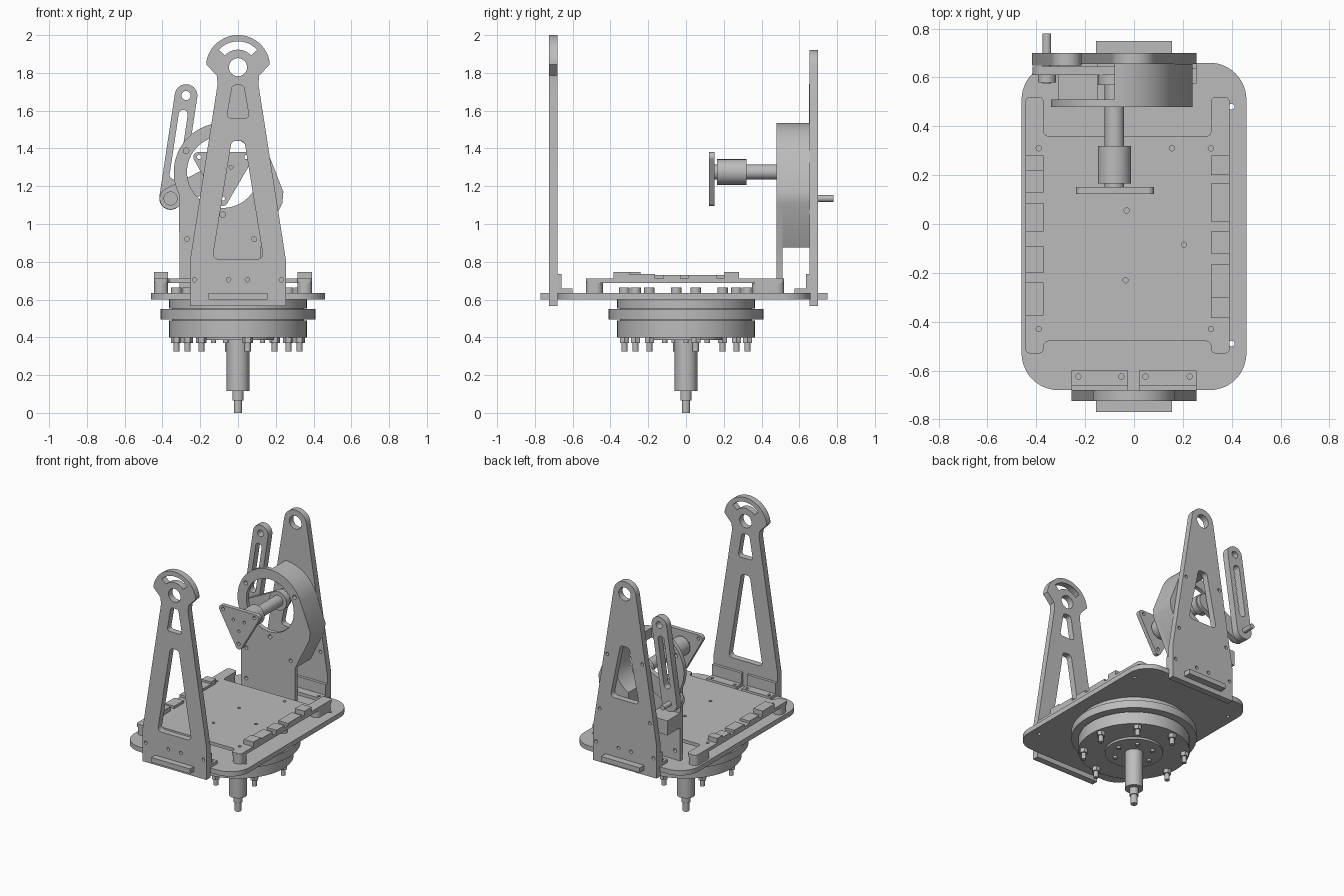
import bpy, bmesh, math
from math import sin, cos, pi, radians
from mathutils import Vector

if "Cube" in bpy.data.objects:
    bpy.data.objects.remove(bpy.data.objects["Cube"])

metal = bpy.data.materials.new("machined_grey")
metal.use_nodes = True
GREY = (0.5, 0.5, 0.5, 1)
metal.diffuse_color = GREY
metal.node_tree.nodes["Principled BSDF"].inputs["Base Color"].default_value = GREY


# ---- outline helpers ----
def arc(c, r, a0, a1, n=24):
    return [(c[0] + r * cos(radians(a0 + (a1 - a0) * i / n)),
             c[1] + r * sin(radians(a0 + (a1 - a0) * i / n))) for i in range(n + 1)]


def circle(x, y, r, n=32):
    return arc((x, y), r, 0, 360, n)[:-1]


def rect(x0, x1, y0, y1):
    return [(x0, y0), (x1, y0), (x1, y1), (x0, y1)]


def capsule(p, q, r):
    a = math.degrees(math.atan2(q[1] - p[1], q[0] - p[0]))
    return arc(q, r, a - 90, a + 90, 16) + arc(p, r, a + 90, a + 270, 16)


def rounded(pts, r, n=8):
    out = []
    for i, p in enumerate(pts):
        p = Vector(p)
        a = (Vector(pts[i - 1]) - p).normalized()
        b = (Vector(pts[(i + 1) % len(pts)]) - p).normalized()
        half = a.angle(b) / 2
        centre = p + (a + b).normalized() * r / sin(half)
        s = p + a * r / math.tan(half) - centre
        e = p + b * r / math.tan(half) - centre
        for k in range(n + 1):
            out.append(tuple(centre + s.lerp(e, k / n).normalized() * r))
    return out


def sym(half):
    """Close a right-hand outline with its mirror image."""
    return half + [(-x, y) for x, y in reversed(half)]


# ---- solid helpers ----
def finish(ob, name):
    ob.name = name
    ob.data.name = name
    bm = bmesh.new()
    bm.from_mesh(ob.data)
    bmesh.ops.remove_doubles(bm, verts=bm.verts, dist=0.0002)
    bmesh.ops.recalc_face_normals(bm, faces=bm.faces)
    bm.to_mesh(ob.data)
    bm.free()
    ob.data.materials.clear()
    ob.data.materials.append(metal)
    bpy.ops.object.select_all(action='DESELECT')
    ob.select_set(True)
    bpy.context.view_layer.objects.active = ob
    bpy.ops.object.shade_smooth_by_angle(angle=radians(35))
    return ob


def plate(name, loops, lo, hi, upright=False):
    """Extrude an outline with holes: along z, or along y when upright."""
    cu = bpy.data.curves.new(name, 'CURVE')
    cu.dimensions = '2D'
    cu.fill_mode = 'BOTH'
    cu.extrude = (hi - lo) / 2
    for loop in loops:
        sp = cu.splines.new('POLY')
        sp.points.add(len(loop) - 1)
        for pt, (x, y) in zip(sp.points, loop):
            pt.co = (x, y, 0, 1)
        sp.use_cyclic_u = True
    ob = bpy.data.objects.new(name, cu)
    bpy.context.collection.objects.link(ob)
    mid = (lo + hi) / 2
    ob.location = (0, mid, 0) if upright else (0, 0, mid)
    ob.rotation_euler = (pi / 2 if upright else 0, 0, 0)
    bpy.ops.object.select_all(action='DESELECT')
    ob.select_set(True)
    bpy.context.view_layer.objects.active = ob
    bpy.ops.object.convert(target='MESH')
    return finish(bpy.context.view_layer.objects.active, name)


def box(name, x0, x1, y0, y1, z0, z1):
    return plate(name, [rect(x0, x1, y0, y1)], z0, z1)


def rod(name, x, y, r, lo, hi, upright=False, n=32):
    return plate(name, [circle(x, y, r, n)], lo, hi, upright)


# ---- base plate with through tabs ----
base_holes = [circle(x, y, 0.012, 12) for x in (-0.4, 0.4) for y in (-0.49, 0.48)]
plate("base_plate", [rounded(rect(-0.46, 0.46, -0.68, 0.66), 0.15, 16)] + base_holes, 0.6, 0.635)
box("front_tab", -0.155, 0.155, -0.77, -0.67, 0.6, 0.635)
box("rear_tab", -0.155, 0.155, 0.65, 0.75, 0.6, 0.635)

# ---- front upright with fan head ----
AXLE = (0, 1.83)
foot_holes = [circle(x, 0.705, 0.012, 12) for x in (-0.23, -0.05, 0.05, 0.23)]
fan = sym([(0.255, 0.565), (0.255, 0.8), (0.108, 1.74), (0.112, 1.785), (0.168, 1.845)]
          + arc(AXLE, 0.17, 10, 89, 16))
fan_slot = arc(AXLE, 0.137, 42, 138) + arc(AXLE, 0.093, 138, 42)
small_window = rounded(sym([(0.06, 1.56), (0.03, 1.735)]), 0.02)
tall_window = rounded(sym([(0.135, 0.815), (0.034, 1.44)]), 0.025)
plate("front_upright", [fan, fan_slot, circle(*AXLE, 0.048), small_window, tall_window]
      + foot_holes, -0.725, -0.68, True)

# ---- rear upright with round head ----
rear_outline = sym([(0.255, 0.565), (0.255, 0.8)] + arc(AXLE, 0.09, 8, 89, 16))
rear_window = rounded(sym([(0.115, 1.06), (0.035, 1.45)]), 0.025)
side_holes = [circle(s * x, z, 0.012, 12) for s in (-1, 1) for x, z in ((0.2, 0.95), (0.14, 1.36))]
plate("rear_upright", [rear_outline, circle(*AXLE, 0.048), rear_window] + foot_holes + side_holes,
      0.655, 0.70, True)

# ---- angle brackets at the feet of both uprights ----
for end, face, sgn in (("front", -0.68, 1), ("rear", 0.655, -1)):
    for side, x0, x1 in (("right", -0.255, -0.025), ("left", 0.02, 0.255)):
        ys = sorted((face, face + sgn * 0.08))
        holes = [circle(x, face + sgn * 0.055, 0.011, 12) for x in (x0 + 0.027, x1 - 0.027)]
        plate(f"{end}_{side}_bracket_foot", [rect(x0, x1, *ys)] + holes, 0.635, 0.658)
        ys = sorted((face, face + sgn * 0.02))
        box(f"{end}_{side}_bracket_wall", x0, x1, *ys, 0.65, 0.735)

# ---- raised tray on four corner legs ----
tray = [(-0.445, -0.53), (-0.37, -0.53), (-0.37, -0.48), (0.315, -0.48), (0.315, -0.53),
        (0.392, -0.53), (0.392, 0.52), (0.315, 0.52), (0.315, 0.36), (-0.37, 0.36),
        (-0.37, 0.52), (-0.445, 0.52)]
tray_holes = [circle(x, y, 0.011, 12) for x, y in
              ((-0.03, 0.055), (0.205, -0.085), (-0.035, -0.23), (0.155, 0.31),
               (-0.39, 0.31), (0.315, 0.31), (-0.39, -0.43), (0.315, -0.43))]
plate("tray", [rounded(tray, 0.02)] + tray_holes, 0.688, 0.712)
for x0, x1 in ((-0.445, -0.37), (0.315, 0.392)):
    for y0, y1 in ((-0.53, -0.44), (0.35, 0.52)):
        plate("tray_leg", [rounded(rect(x0, x1, y0, y1), 0.035)], 0.635, 0.711)

# ---- clamp blocks along the tray sides ----
for y0, y1, h in ((0.13, 0.22, 0.73), (0.22, 0.28, 0.745), (-0.03, 0.085, 0.73),
                  (-0.2, -0.09, 0.73), (-0.375, -0.24, 0.745)):
    box("right_clamp", -0.445, -0.37, y0, y1, 0.7, h)
for y0, y1, h in ((0.2, 0.28, 0.745), (0.01, 0.165, 0.73), (-0.12, -0.03, 0.73),
                  (-0.3, -0.165, 0.735), (-0.385, -0.3, 0.745)):
    box("left_clamp", 0.315, 0.392, y0, y1, 0.7, h)

# ---- turntable, hub and drive shaft below ----
for name, r, z0, z1 in (("turntable_top", 0.365, 0.553, 0.6), ("turntable_rim", 0.41, 0.495, 0.55),
                        ("turntable_neck", 0.35, 0.48, 0.56), ("turntable_bottom", 0.365, 0.4, 0.488),
                        ("hub_disc", 0.19, 0.385, 0.41), ("drive_shaft", 0.06, 0.115, 0.4),
                        ("shaft_step", 0.03, 0.065, 0.12), ("shaft_tip", 0.022, 0, 0.07)):
    rod(name, 0, 0, r, z0, z1, n=64)
for i in range(8):
    a = radians(9 + 45 * i)
    x, y = 0.33 * cos(a), 0.33 * sin(a)
    rod("turntable_nut", x, y, 0.028, 0.37, 0.41, n=6)
    rod("turntable_stud", x, y, 0.016, 0.325, 0.38, n=16)
    rod("turntable_bolt_head", x, y, 0.028, 0.63, 0.665, n=16)
for i in range(6):
    a = radians(60 * i)
    rod("hub_bolt", 0.13 * cos(a), 0.13 * sin(a), 0.014, 0.37, 0.39, n=12)

# ---- motor mount: face plate, half shell and spacer ----
HUB = (-0.08, 1.275)
skirt = [(0.24, 1.17), (0.235, 1.11), (0.12, 0.875)]
mount_holes = [circle(HUB[0] + 0.225 * cos(a), HUB[1] + 0.225 * sin(a), 0.015, 16)
               for a in (radians(30), radians(150), radians(270))]
mount_holes += [circle(x, z, 0.013, 12) for x, z in ((0.085, 0.92), (-0.27, 0.92), (-0.27, 0.7))]
face = [(0.12, 0.635)] + skirt[::-1] + arc(HUB, 0.26, 20, 207, 48) + [(-0.31, 0.635)]
plate("mount_face", [face, circle(*HUB, 0.19, 48)] + mount_holes, 0.48, 0.51, True)
shell = arc(HUB, 0.26, 90, 20) + skirt + [(0, 0.875)] + arc(HUB, 0.19, -65, 90, 32)
plate("mount_shell", [shell], 0.509, 0.656, True)
box("mount_spacer", -0.31, -0.15, 0.509, 0.656, 0.875, 0.98)

# ---- output shaft with coupling and triangular flange ----
rod("output_shaft", *HUB, 0.04, 0.13, 0.64, True)
rod("coupling", *HUB, 0.068, 0.165, 0.32, True, 48)
rod("shaft_collar", *HUB, 0.068, 0.57, 0.615, True)
corners = [(-0.255, 1.38), (-0.08, 1.07), (0.1, 1.38)]
flange_holes = [circle(x, z, 0.012, 12) for x, z in ((-0.205, 1.355), (-0.08, 1.135), (0.045, 1.355))]
flange_holes += [circle(HUB[0] + 0.05 * cos(a), HUB[1] + 0.05 * sin(a), 0.01, 12)
                 for a in (radians(30), radians(150), radians(270))]
plate("triangular_flange", [rounded(corners, 0.025)] + flange_holes, 0.122, 0.152, True)

# ---- crank arm, slotted link and pivot pin ----
PIVOT, TOP = (-0.357, 1.135), (-0.275, 1.68)
plate("crank_arm", [capsule(PIVOT, HUB, 0.058)], 0.61, 0.645, True)
slot = capsule((-0.338, 1.26), (-0.29, 1.58), 0.024)
plate("slotted_link", [capsule(PIVOT, TOP, 0.06), slot, circle(*TOP, 0.024)], 0.65, 0.70, True)
rod("pivot_pin", *PIVOT, 0.018, 0.575, 0.78, True)
rod("pivot_nut", *PIVOT, 0.037, 0.58, 0.612, True)
